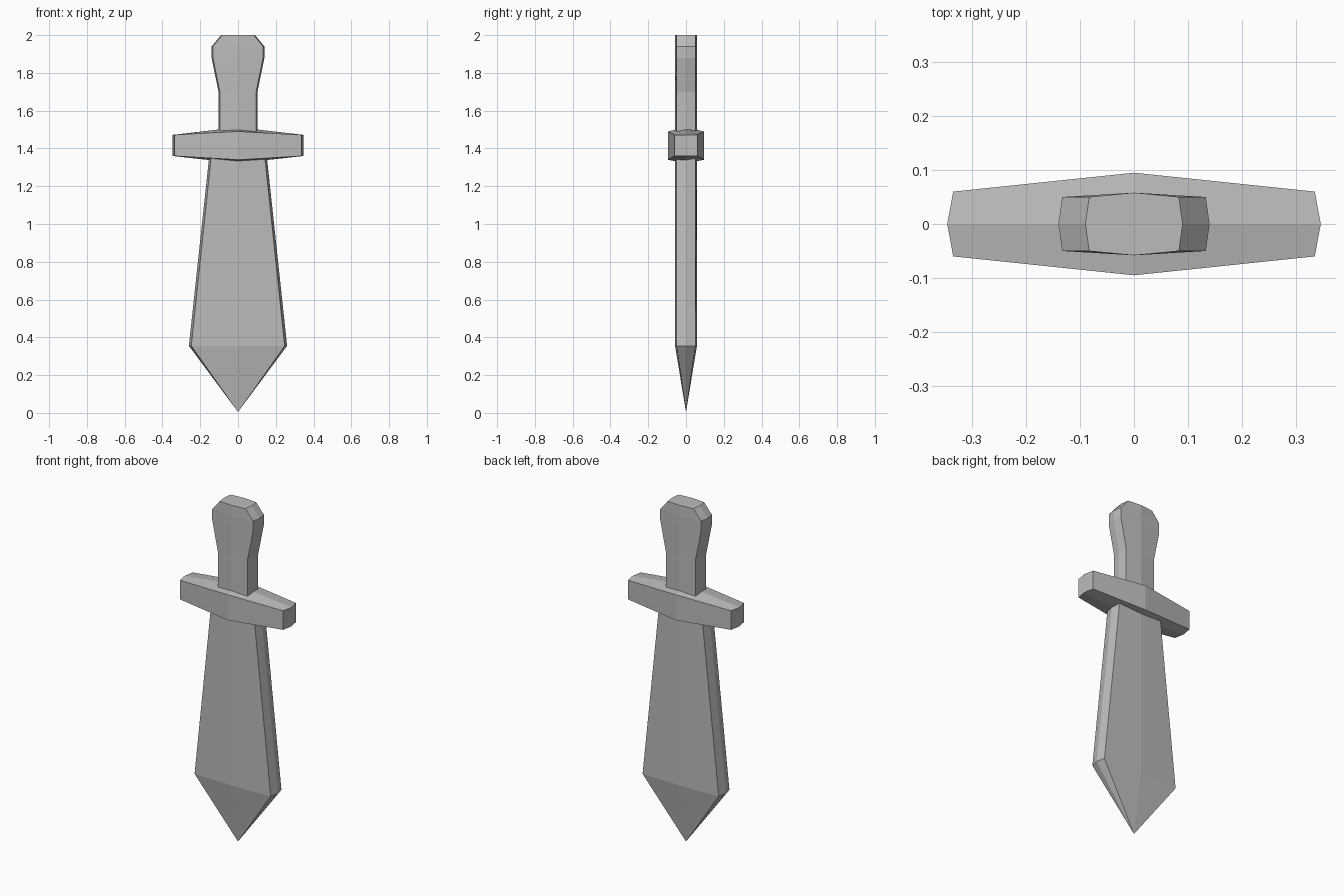
import bpy, bmesh

if "Cube" in bpy.data.objects:
    bpy.data.objects.remove(bpy.data.objects["Cube"])

steel = bpy.data.materials.new("plain grey")
steel.diffuse_color = (0.5, 0.5, 0.5, 1)
steel.use_nodes = True
steel.node_tree.nodes["Principled BSDF"].inputs["Base Color"].default_value = steel.diffuse_color


def loft(name, rings, tip=None):
    """Skin a list of closed rings, capping the ends or closing to a point."""
    bm = bmesh.new()
    loops = [[bm.verts.new(p) for p in ring] for ring in rings]
    n = len(loops[0])
    for a, b in zip(loops, loops[1:]):
        for i in range(n):
            j = (i + 1) % n
            bm.faces.new((a[i], a[j], b[j], b[i]))
    bm.faces.new(loops[-1])
    if tip:
        point = bm.verts.new(tip)
        for i in range(n):
            bm.faces.new((point, loops[0][i], loops[0][(i + 1) % n]))
    else:
        bm.faces.new(loops[0])
    bmesh.ops.recalc_face_normals(bm, faces=bm.faces)
    mesh = bpy.data.meshes.new(name)
    bm.to_mesh(mesh)
    bm.free()
    mesh.materials.append(steel)
    obj = bpy.data.objects.new(name, mesh)
    bpy.context.collection.objects.link(obj)
    return obj


def flat_section(z, edge, face, side_y=0.05, mid_y=0.058):
    """Eight-sided section with ridged sides and slightly bowed faces."""
    return [(edge, 0, z), (face, side_y, z), (0, mid_y, z), (-face, side_y, z),
            (-edge, 0, z), (-face, -side_y, z), (0, -mid_y, z), (face, -side_y, z)]


# Blade: widens downward, then closes to a point
loft("blade", [flat_section(0.355, 0.26, 0.247),
               flat_section(1.40, 0.148, 0.137)], tip=(0, 0, 0.005))

# Handle with flared, chamfered pommel
handle_profile = [(1.42, 0.103), (1.70, 0.103), (1.88, 0.14), (1.94, 0.14), (2.0, 0.09)]
loft("handle", [flat_section(z, w, w - 0.007) for z, w in handle_profile])


# Crossguard: thick at the middle, tapering to blunt ends
def guard_section(x, ridge_x, y, low, high, ridge_low, ridge_high):
    mid = (low + high) / 2
    return [(ridge_x, 0, ridge_high), (x, y, high), (x, y, mid), (x, y, low),
            (ridge_x, 0, ridge_low), (x, -y, low), (x, -y, mid), (x, -y, high)]


end = (0.06, 1.36, 1.472, 1.36, 1.472)
loft("crossguard", [guard_section(-0.335, -0.346, *end),
                    guard_section(0, 0, 0.095, 1.34, 1.49, 1.322, 1.512),
                    guard_section(0.335, 0.346, *end)])
